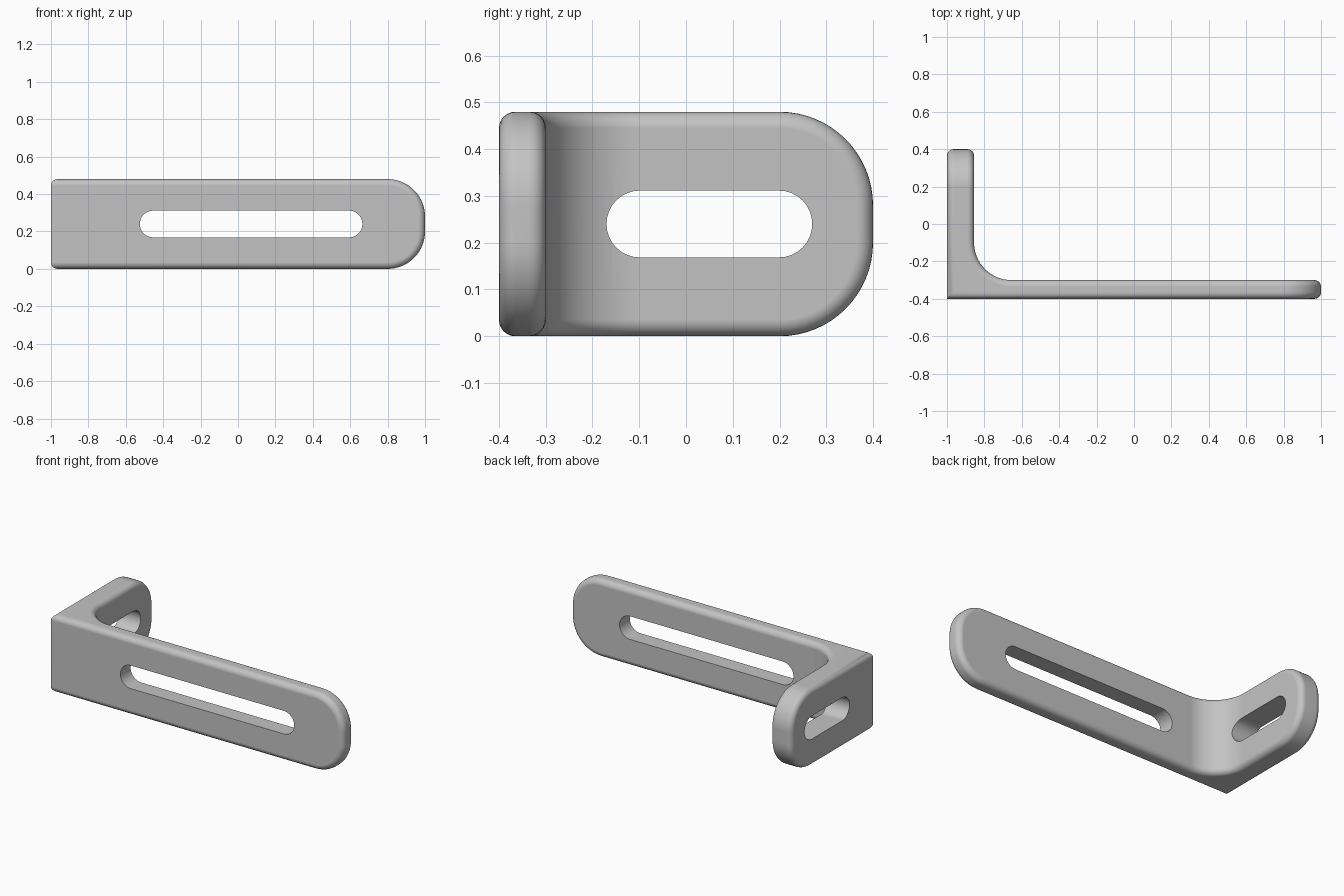
import bpy
import bmesh
import math
from mathutils import Vector

HEIGHT = 0.48
ROUND = 0.2      # plan fillet and rounded arm ends
SOFT = 0.035     # softened outer edges

cube = bpy.data.objects.get("Cube")
if cube:
    bpy.data.objects.remove(cube, do_unlink=True)

grey = bpy.data.materials.new("plain_grey")
grey.use_nodes = True
colour = (0.55, 0.55, 0.55, 1)
grey.diffuse_color = colour
grey.node_tree.nodes["Principled BSDF"].inputs["Base Color"].default_value = colour


def make_object(name, bm):
    bmesh.ops.recalc_face_normals(bm, faces=bm.faces)
    mesh = bpy.data.meshes.new(name)
    bm.to_mesh(mesh)
    bm.free()
    mesh.materials.append(grey)
    obj = bpy.data.objects.new(name, mesh)
    bpy.context.collection.objects.link(obj)
    return obj


def extrude(points, direction):
    bm = bmesh.new()
    face = bm.faces.new([bm.verts.new(p) for p in points])
    grown = bmesh.ops.extrude_face_region(bm, geom=[face])
    verts = [g for g in grown["geom"] if isinstance(g, bmesh.types.BMVert)]
    bmesh.ops.translate(bm, verts=verts, vec=direction)
    bmesh.ops.recalc_face_normals(bm, faces=bm.faces)
    return bm


def is_vertical(edge):
    a, b = edge.verts
    return abs(a.co.z - b.co.z) > HEIGHT * 0.9


def at(edge, axis, value):
    return all(abs(v.co[axis] - value) < 0.001 for v in edge.verts)


def slot_cutter(start, end, radius, along, across, depth):
    """Stadium-shaped bar, running along one axis and cutting across another."""
    points = []
    for centre, turn in ((end - radius, -90), (start + radius, 90)):
        for i in range(17):
            a = math.radians(turn + i * 180 / 16)
            p = Vector((0, 0, HEIGHT / 2 + radius * math.sin(a)))
            p[along] = centre + radius * math.cos(a)
            p[across] = depth[0]
            points.append(p)
    push = Vector()
    push[across] = depth[1] - depth[0]
    return make_object("slot_cutter", extrude(points, push))


# Angled body: L-shaped plan raised to full height
plan = [(-1, -0.4), (1, -0.4), (1, -0.3), (-0.855, -0.3), (-0.855, 0.4), (-1, 0.4)]
bm = extrude([(x, y, 0) for x, y in plan], Vector((0, 0, HEIGHT)))

# Inner fillet and rounded corners on both arm ends
inner = [e for e in bm.edges if is_vertical(e) and at(e, 0, -0.855) and at(e, 1, -0.3)]
ends = [e for e in bm.edges if not is_vertical(e) and (at(e, 0, 1) or at(e, 1, 0.4))]
bmesh.ops.bevel(bm, geom=inner + ends, offset=ROUND, offset_type='OFFSET',
                segments=16, profile=0.5, affect='EDGES')

# Soften the outer edges, leaving the upright outside corner crisp
sharp = [e for e in bm.edges if e.calc_face_angle(0) > math.radians(50)
         and not (at(e, 0, -1) and at(e, 1, -0.4))]
bmesh.ops.bevel(bm, geom=sharp, offset=SOFT, offset_type='OFFSET',
                segments=6, profile=0.5, affect='EDGES')
bracket = make_object("angle_bracket", bm)

# Slots through the long and short arms
cutters = [slot_cutter(-0.525, 0.665, 0.0715, 0, 1, (-0.5, -0.2)),
           slot_cutter(-0.17, 0.27, 0.0715, 1, 0, (-1.1, -0.7))]
bpy.context.view_layer.objects.active = bracket
for cutter in cutters:
    cut = bracket.modifiers.new("slot", 'BOOLEAN')
    cut.operation = 'DIFFERENCE'
    cut.solver = 'EXACT'
    cut.object = cutter
    bpy.ops.object.modifier_apply(modifier=cut.name)
    bpy.data.objects.remove(cutter, do_unlink=True)

# Smooth curves with crisp slot rims and flat faces
for obj in bpy.context.selected_objects:
    obj.select_set(False)
bracket.select_set(True)
bpy.ops.object.shade_smooth_by_angle(angle=math.radians(35))
weighted = bracket.modifiers.new("flat_faces", 'WEIGHTED_NORMAL')
weighted.keep_sharp = True
